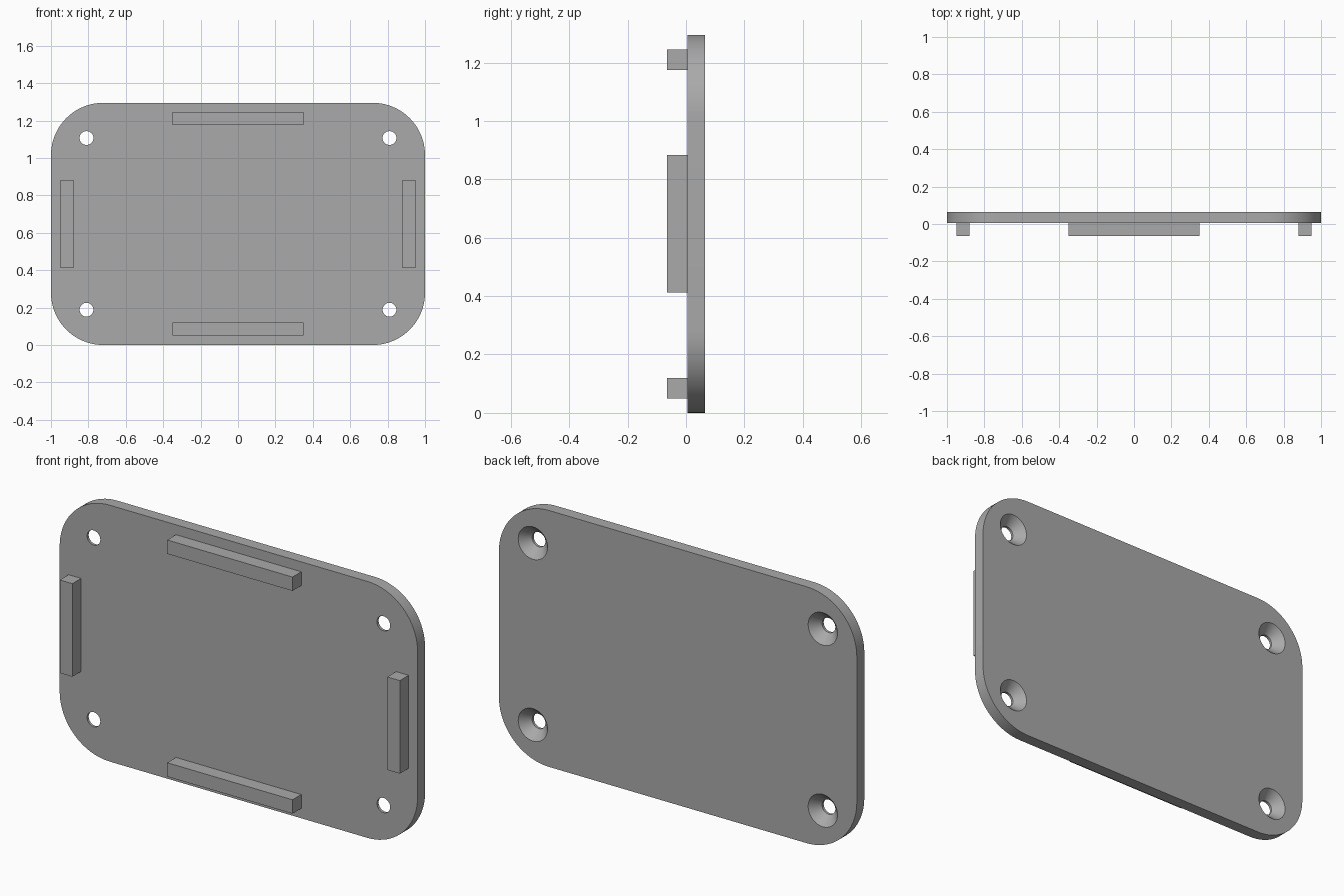
import bpy, bmesh, math
from mathutils import Matrix, Vector

cube = bpy.data.objects.get("Cube")
if cube:
    bpy.data.objects.remove(cube, do_unlink=True)

HEIGHT = 1.295
MID = HEIGHT / 2
FRONT, BACK = 0.005, 0.065      # plate faces
BAR_FRONT = -0.065
CORNER = 0.28
HOLE_X, HOLE_Z = 0.81, 0.459    # hole offsets from the plate centre

grey = bpy.data.materials.new("grey plastic")
grey.use_nodes = True
colour = (0.4, 0.4, 0.4, 1)
grey.diffuse_color = colour
grey.node_tree.nodes["Principled BSDF"].inputs["Base Color"].default_value = colour


def make_object(name, bm):
    bmesh.ops.recalc_face_normals(bm, faces=bm.faces)
    mesh = bpy.data.meshes.new(name)
    bm.to_mesh(mesh)
    bm.free()
    mesh.materials.append(grey)
    obj = bpy.data.objects.new(name, mesh)
    bpy.context.collection.objects.link(obj)
    return obj


def box(name, x, z, width, height):
    bm = bmesh.new()
    size = (width, FRONT - BAR_FRONT, height)
    place = Matrix.Translation((x, (FRONT + BAR_FRONT) / 2, z))
    bmesh.ops.create_cube(bm, size=1, matrix=place @ Matrix.Diagonal((*size, 1)))
    return make_object(name, bm)


# Rounded plate
bm = bmesh.new()
outline = []
steps = 20
for quarter, (sx, sz) in enumerate([(1, 1), (-1, 1), (-1, -1), (1, -1)]):
    for i in range(steps + 1):
        a = (quarter + i / steps) * math.pi / 2
        outline.append(bm.verts.new((sx * (1 - CORNER) + CORNER * math.cos(a), FRONT,
                                     MID + sz * (MID - CORNER) + CORNER * math.sin(a))))
face = bm.faces.new(outline)
solid = bmesh.ops.extrude_face_region(bm, geom=[face], use_keep_orig=True)
moved = [v for v in solid["geom"] if isinstance(v, bmesh.types.BMVert)]
bmesh.ops.translate(bm, verts=moved, vec=(0, BACK - FRONT, 0))
plate = make_object("plate", bm)

# Countersunk screw holes: one revolved profile (radius, y) at each corner
profile = [(0, FRONT - 0.05), (0.037, FRONT - 0.05), (0.037, FRONT + 0.013),
           (0.082, BACK), (0.082, BACK + 0.05), (0, BACK + 0.05)]
bm = bmesh.new()
for sx in (-1, 1):
    for sz in (-1, 1):
        centre = Vector((sx * HOLE_X, 0, MID + sz * HOLE_Z))
        verts = [bm.verts.new(centre + Vector((r, y, 0))) for r, y in profile]
        edges = [bm.edges.new(pair) for pair in zip(verts, verts[1:])]
        bmesh.ops.spin(bm, geom=verts + edges, cent=centre, axis=(0, 1, 0),
                       angle=math.tau, steps=40)
bmesh.ops.remove_doubles(bm, verts=bm.verts, dist=0.0001)
cutter = make_object("hole_cutter", bm)
cutter.hide_render = True

cut = plate.modifiers.new("screw holes", "BOOLEAN")
cut.operation = "DIFFERENCE"
cut.solver = "EXACT"
cut.object = cutter
bpy.ops.object.select_all(action="DESELECT")
plate.select_set(True)
bpy.context.view_layer.objects.active = plate
bpy.ops.object.modifier_apply(modifier=cut.name)
bpy.data.objects.remove(cutter, do_unlink=True)
bpy.ops.object.shade_smooth_by_angle(angle=math.radians(30))

# Locating bars on the front
for name, side in (("right", -1), ("left", 1)):
    box(name + "_bar", side * 0.915, MID, 0.07, 0.47)
for name, side in (("bottom", -1), ("top", 1)):
    box(name + "_bar", 0, MID + side * 0.5625, 0.70, 0.07)
